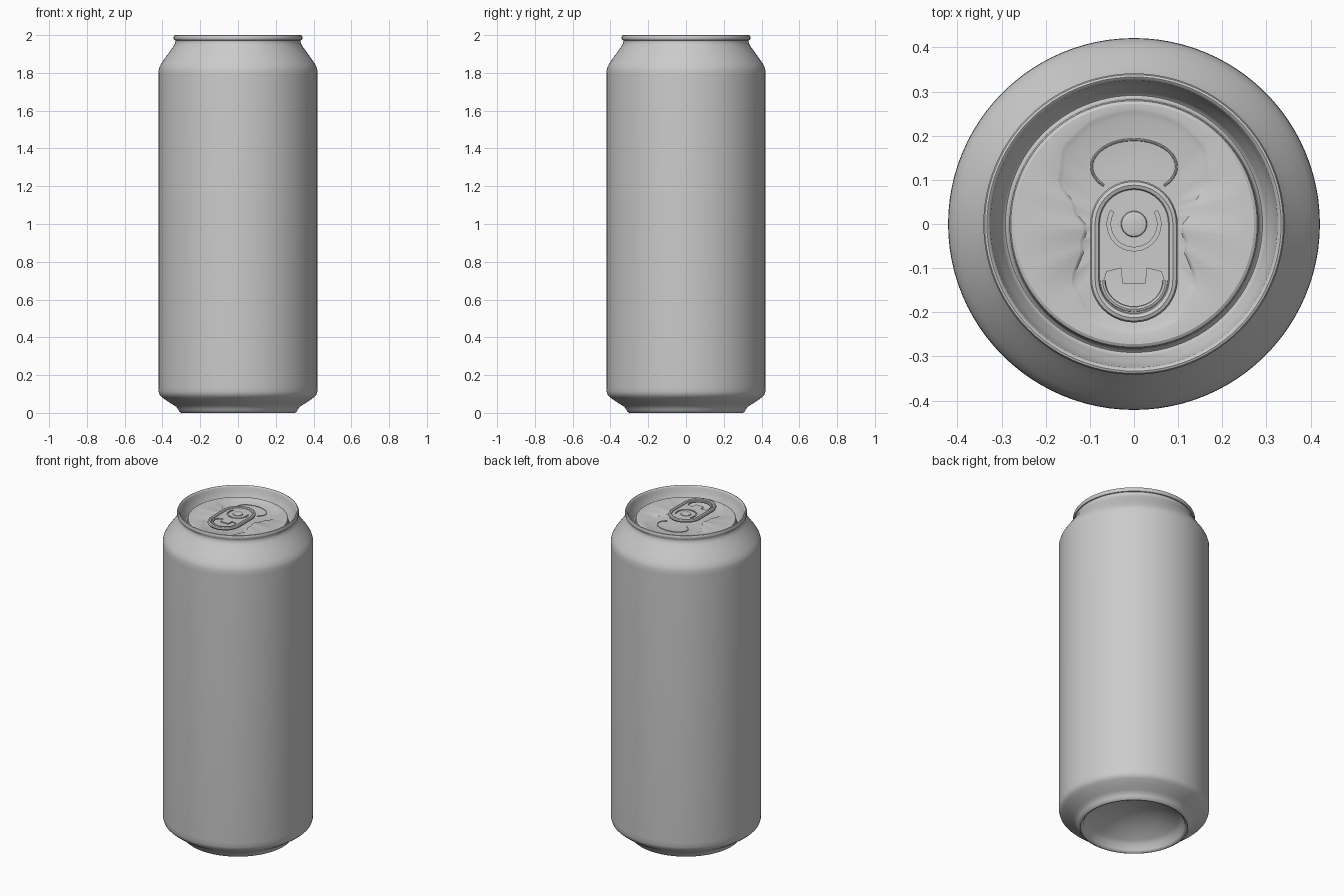
import bpy, bmesh, math
from math import sin, cos, pi, radians

if "Cube" in bpy.data.objects:
    bpy.data.objects.remove(bpy.data.objects["Cube"])

SEG = 96


def finish(bm, name, angle=40):
    bmesh.ops.remove_doubles(bm, verts=bm.verts, dist=1e-5)
    me = bpy.data.meshes.new(name)
    bm.to_mesh(me)
    bm.free()
    me.shade_smooth()
    me.set_sharp_from_angle(angle=radians(angle))
    ob = bpy.data.objects.new(name, me)
    bpy.context.collection.objects.link(ob)
    return ob


def skin(name, rings, angle=40):
    """Bridge equal-length rings of points listed from outside/below upward."""
    bm = bmesh.new()
    loops = [[bm.verts.new(p) for p in ring] for ring in rings]
    n = len(loops[0])
    for a, b in zip(loops, loops[1:]):
        for i in range(n):
            j = (i + 1) % n
            bm.faces.new((a[i], a[j], b[j], b[i]))
    return finish(bm, name, angle)


def circle(r, z, n=SEG):
    return [(r * cos(2 * pi * i / n), r * sin(2 * pi * i / n), z) for i in range(n)]


def lathe(name, profile, angle=40, n=SEG):
    return skin(name, [circle(max(r, 1e-6), z, n) for r, z in profile], angle)


def arc(cx, cy, rx, ry, a0, a1, n=20):
    return [(cx + rx * cos(radians(a0 + (a1 - a0) * i / n)),
             cy + ry * sin(radians(a0 + (a1 - a0) * i / n))) for i in range(n + 1)]


def curve(name, outlines, z, bevel, extrude=0, filled=False, cyclic=True):
    """Flat filled plate (later outlines cut holes) or a tube along the outline."""
    cu = bpy.data.curves.new(name, 'CURVE')
    cu.dimensions = '2D' if filled else '3D'
    cu.fill_mode = 'BOTH' if filled else 'FULL'
    cu.bevel_depth, cu.extrude, cu.bevel_resolution = bevel, extrude, 2
    for pts in outlines:
        sp = cu.splines.new('POLY')
        sp.points.add(len(pts) - 1)
        for p, (x, y) in zip(sp.points, pts):
            p.co = (x, y, 0, 1)
        sp.use_cyclic_u = cyclic
    ob = bpy.data.objects.new(name, cu)
    bpy.context.collection.objects.link(ob)
    ob.location.z = z
    bpy.ops.object.select_all(action='DESELECT')
    ob.select_set(True)
    bpy.context.view_layer.objects.active = ob
    bpy.ops.object.convert(target='MESH')
    bpy.ops.object.shade_smooth_by_angle(angle=radians(40))
    return ob


# Can body: domed base, foot ring, straight wall, shoulder and neck
dome = [(0.275 * i / 10, 0.135 - 0.095 * (i / 10) ** 2) for i in range(11)]
lathe("can_body", dome + [
    (0.284, 0.012), (0.291, 0.003), (0.300, 0.0), (0.309, 0.004), (0.317, 0.018),
    (0.326, 0.032), (0.342, 0.042), (0.375, 0.063), (0.403, 0.083), (0.415, 0.095),
    (0.420, 0.112), (0.421, 0.14), (0.421, 1.79), (0.420, 1.815), (0.415, 1.833),
    (0.404, 1.853), (0.380, 1.887), (0.355, 1.922), (0.340, 1.943), (0.333, 1.956),
    (0.331, 1.968), (0.334, 1.976)])

# Lid seam, sloping inner wall and countersink groove
lathe("lid_rim", [
    (0.331, 1.972), (0.338, 1.974), (0.341, 1.980), (0.341, 1.992), (0.338, 1.998),
    (0.333, 2.0), (0.328, 1.997), (0.325, 1.990), (0.322, 1.970), (0.312, 1.945),
    (0.300, 1.920), (0.296, 1.911), (0.291, 1.907), (0.286, 1.911), (0.283, 1.920),
    (0.282, 1.942), (0.279, 1.951), (0.272, 1.955)])

# Lid panel with a shallow waisted recess
KEYS = [(-90, .252), (-70, .247), (-48, .205), (-25, .135), (-5, .115),
        (15, .145), (32, .205), (50, .242), (70, .257), (90, .262)]


def recess_radius(t):
    a = math.degrees(math.asin(sin(t)))
    for (a0, r0), (a1, r1) in zip(KEYS, KEYS[1:]):
        if a <= a1 + 1e-6:
            f = (a - a0) / (a1 - a0)
            return r0 + (r1 - r0) * f * f * (3 - 2 * f)
    return KEYS[-1][1]


def recess_ring(scale, z):
    return [(scale * recess_radius(t) * cos(t), scale * recess_radius(t) * sin(t), z)
            for t in (2 * pi * i / SEG for i in range(SEG))]


skin("lid_panel", [circle(0.272, 1.955), recess_ring(1, 1.955), recess_ring(0.97, 1.953),
                   recess_ring(0.92, 1.948), recess_ring(0.5, 1.947), circle(1e-6, 1.947)])

# Score line of the mouth
curve("mouth_score", [arc(0, 0.13, 0.096, 0.061, -45, 225, 36)], 1.948, 0.003, cyclic=False)

# Pull tab: plate with finger hole and rivet slot, curled edges
outline = arc(0, 0.0, 0.088, 0.088, 0, 180) + arc(0, -0.125, 0.088, 0.087, 180, 360)
finger = (arc(0, -0.128, 0.068, 0.062, 180, 360) + [(0.062, -0.108), (0.03, -0.1),
          (0.026, -0.135), (-0.026, -0.135), (-0.03, -0.1), (-0.062, -0.108)])
slot = arc(0, 0, 0.061, 0.061, 150, 390, 28) + arc(0, 0, 0.053, 0.053, 390, 150, 28)
curve("tab_plate", [outline, finger, slot], 1.972, 0.0, 0.004, filled=True)
curve("tab_curled_edge", [outline], 1.974, 0.011)
curve("tab_finger_edge", [arc(0, -0.128, 0.071, 0.065, 180, 360)], 1.973, 0.007, cyclic=False)

# Rivet holding the tab
lathe("rivet", [(0.036, 1.945), (0.032, 1.957), (0.030, 1.975), (0.028, 1.980),
                (0.022, 1.982), (0, 1.982)], n=32)

# Consistent outward-facing normals on the lathed lid and body
for name in ("can_body", "lid_rim", "lid_panel", "rivet"):
    me = bpy.data.objects[name].data
    bm = bmesh.new()
    bm.from_mesh(me)
    up = [f for f in bm.faces if abs(f.normal.z) > 0.9]
    if name in ("lid_panel", "rivet") and sum(f.normal.z for f in up) < 0:
        bmesh.ops.reverse_faces(bm, faces=bm.faces)
    bm.to_mesh(me)
    bm.free()
